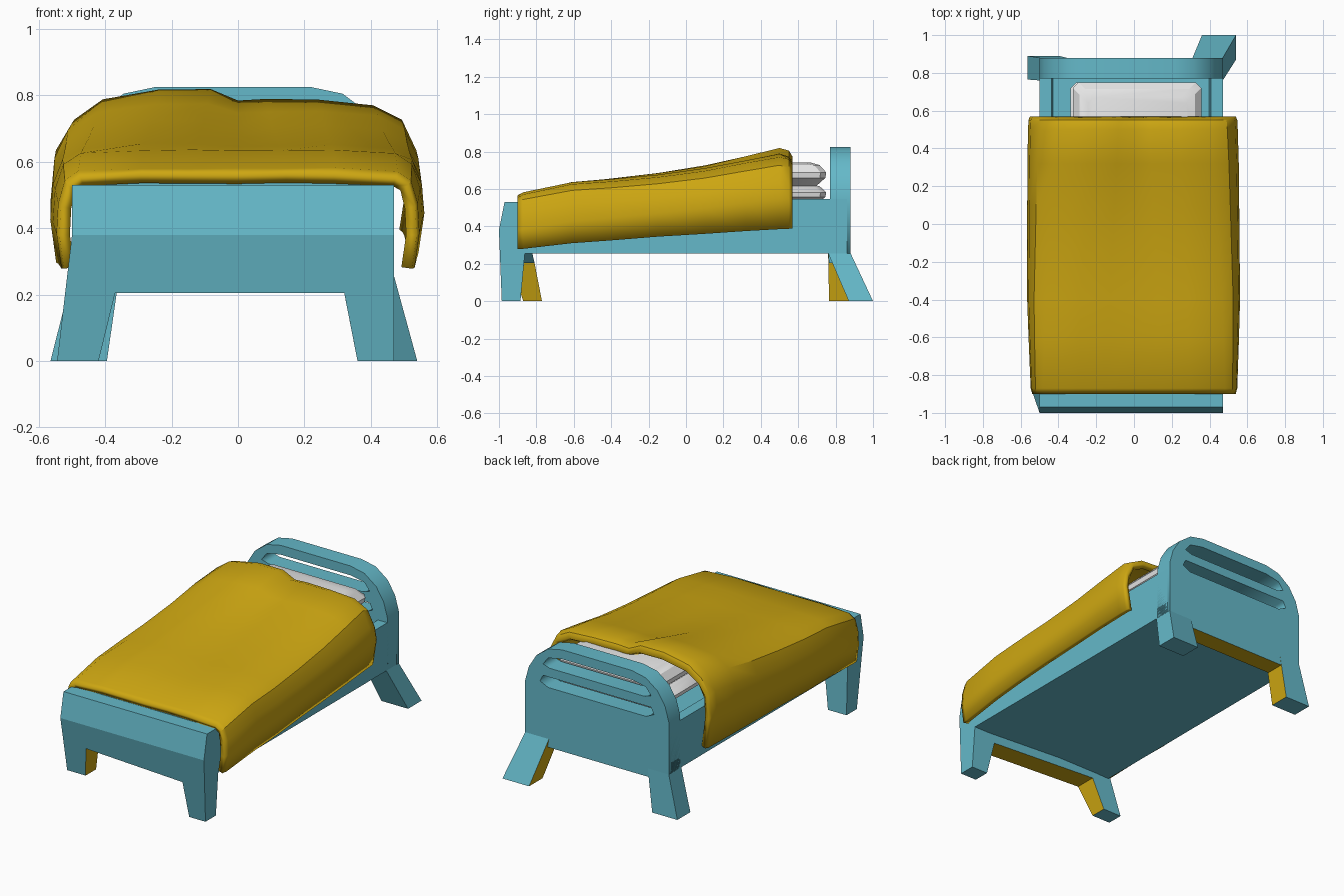
import bpy, bmesh, math, random

if "Cube" in bpy.data.objects:
    bpy.data.objects.remove(bpy.data.objects["Cube"])
random.seed(3)


def material(name, rgb):
    m = bpy.data.materials.new(name)
    m.diffuse_color = (*rgb, 1)
    m.use_nodes = True
    m.node_tree.nodes["Principled BSDF"].inputs["Base Color"].default_value = m.diffuse_color
    return m


TEAL = material("teal paint", (0.13, 0.485, 0.585))
GOLD = material("mustard cloth", (0.62, 0.39, 0.006))
WHITE = material("white cotton", (0.8, 0.8, 0.8))


def mesh_object(name, verts, faces, mats):
    me = bpy.data.meshes.new(name)
    me.from_pydata(verts, [], faces)
    ob = bpy.data.objects.new(name, me)
    bpy.context.collection.objects.link(ob)
    for m in mats:
        me.materials.append(m)
    return ob


def smooth(ob, angle):
    bpy.ops.object.select_all(action='DESELECT')
    ob.select_set(True)
    bpy.context.view_layer.objects.active = ob
    bpy.ops.object.shade_smooth_by_angle(angle=math.radians(angle))


HEX = [(3, 2, 1, 0), (4, 5, 6, 7), (0, 1, 5, 4), (1, 2, 6, 5), (2, 3, 7, 6), (3, 0, 4, 7)]
BOTTOM, RIGHT, LEFT = 0, 3, 5


def hexa(name, low, z0, high, z1, gold=None):
    """Tapered block between two rectangles (x0, x1, y0, y1); one face may be gold."""
    v = []
    for (x0, x1, y0, y1), z in ((low, z0), (high, z1)):
        v += [(x0, y0, z), (x1, y0, z), (x1, y1, z), (x0, y1, z)]
    ob = mesh_object(name, v, HEX, [TEAL, GOLD])
    if gold is not None:
        ob.data.polygons[gold].material_index = 1
    return ob


# bed box with a shallow well on top
box = hexa("bed_box", (-0.5, 0.47, -0.88, 0.86), 0.255, (-0.5, 0.47, -0.88, 0.86), 0.545)
bm = bmesh.new()
bm.from_mesh(box.data)
for width in (0.09, 0.012):
    bm.faces.ensure_lookup_table()
    bmesh.ops.inset_region(bm, faces=[bm.faces[1]], thickness=width, depth=0)
bm.faces.ensure_lookup_table()
for vert in bm.faces[1].verts:
    vert.co.z -= 0.05
bm.to_mesh(box.data)
bm.free()

# footboard, and one arched piece for the front legs with gold inside the arch
hexa("footboard", (-0.5, 0.47, -1.0, -0.85), 0.38, (-0.5, 0.47, -0.97, -0.87), 0.53)
arch = [(-0.5, 0.38, -1.0, -0.85), (-0.545, 0, -0.87, -0.77), (-0.42, 0, -0.87, -0.77),
        (-0.37, 0.205, -0.94, -0.81), (0.32, 0.205, -0.993, -0.866),
        (0.36, 0, -0.985, -0.885), (0.47, 0, -0.985, -0.885), (0.47, 0.38, -1.0, -0.85)]
verts = [(x, y0, z) for x, z, y0, y1 in arch] + [(x, y1, z) for x, z, y0, y1 in arch]
faces = [(i, i + 8, (i + 1) % 8 + 8, (i + 1) % 8) for i in range(8)]
faces += [tuple(range(8)), tuple(range(15, 7, -1))]
legs = mesh_object("front_legs", verts, faces, [TEAL, GOLD])
for i in (2, 3, 4):
    legs.data.polygons[i].material_index = 1

# rear legs and apron
hexa("back_left_leg", (-0.565, -0.395, 0.765, 0.89), 0,
     (-0.5, -0.358, 0.76, 0.88), 0.256, RIGHT)
hexa("back_right_leg", (0.36, 0.54, 0.87, 1.0), 0,
     (0.31, 0.47, 0.76, 0.88), 0.256, LEFT)
hexa("back_apron", (-0.37, 0.322, 0.765, 0.88), 0.205,
     (-0.37, 0.322, 0.76, 0.88), 0.256, BOTTOM)

# rounded headboard with two slots
CX = -0.015
half = [(0.485, 0.255), (0.485, 0.575), (0.46, 0.665), (0.41, 0.745), (0.33, 0.805), (0.235, 0.825)]
upper = [(0.32, 0.69), (0.365, 0.705), (0.33, 0.75), (0.24, 0.768)]
lower = [(0.33, 0.57), (0.385, 0.595), (0.365, 0.635)]
cu = bpy.data.curves.new("headboard", 'CURVE')
cu.dimensions = '2D'
cu.fill_mode = 'BOTH'
cu.extrude = 0.055
for side in (half, upper, lower):
    pts = [(CX + x, z) for x, z in side] + [(CX - x, z) for x, z in reversed(side)]
    sp = cu.splines.new('POLY')
    sp.points.add(len(pts) - 1)
    sp.use_cyclic_u = True
    for p, (x, z) in zip(sp.points, pts):
        p.co = (x, z, 0, 1)
cu.materials.append(TEAL)
head = bpy.data.objects.new("headboard", cu)
bpy.context.collection.objects.link(head)
head.location = (0, 0.825, 0)
head.rotation_euler = (math.pi / 2, 0, 0)
bpy.ops.object.select_all(action='DESELECT')
head.select_set(True)
bpy.context.view_layer.objects.active = head
bpy.ops.object.convert(target='MESH')

# two stacked pillows: stacked outlines, narrower at top and bottom
for name, zc, h, dx in (("lower_pillow", 0.57, 0.055, 0.0), ("upper_pillow", 0.675, 0.065, 0.012)):
    rings = []
    for f, inset in ((-1, 0.06), (-0.25, 0.005), (0.2, 0.0), (0.8, 0.035), (1, 0.08)):
        x0, x1, y0, y1, c = -0.335 + inset, 0.345 - inset, 0.3 + inset, 0.75 - inset, 0.03
        ring = [(x0 + c, y0), (x1 - c, y0), (x1, y0 + c), (x1, y1 - c),
                (x1 - c, y1), (x0 + c, y1), (x0, y1 - c), (x0, y0 + c)]
        rings.append([(x + dx, y, zc + f * h) for x, y in ring])
    n = 8
    faces = [(r * n + i, r * n + (i + 1) % n, (r + 1) * n + (i + 1) % n, (r + 1) * n + i)
             for r in range(4) for i in range(n)]
    faces += [tuple(range(n - 1, -1, -1)), tuple(range(4 * n, 5 * n))]
    smooth(mesh_object(name, [p for r in rings for p in r], faces, [WHITE]), 30)

# blanket: draped cross-sections (y, top z, right hem z, half-width scale)
sections = [(-0.9, 0.565, 0.278, 0.97), (-0.87, 0.58, 0.28, 0.985), (-0.61, 0.635, 0.31, 1.0),
            (-0.4, 0.652, 0.325, 1.01), (-0.15, 0.678, 0.345, 1.005), (0.1, 0.715, 0.36, 1.0),
            (0.32, 0.762, 0.375, 0.995), (0.5, 0.8, 0.385, 0.985), (0.55, 0.785, 0.387, 0.98),
            (0.57, 0.755, 0.39, 0.965)]
foot = [(0.54, 0.0), (0.555, 0.35), (0.55, 0.65), (0.53, 0.88), (0.49, 0.97), (0.3, 1.0), (0.15, 1.0)]
headp = [(0.535, 0.0), (0.558, 0.4), (0.545, 0.6), (0.5, 0.82), (0.41, 0.965), (0.24, 1.0), (0.08, 1.0)]
verts = []
for y, top, hem, w in sections:
    t = (y + 0.9) / 1.47
    prof = [((a[0] * (1 - t) + b[0] * t) * w, a[1] * (1 - t) + b[1] * t) for a, b in zip(foot, headp)]
    full = [(-x, f) for x, f in prof] + [(0, 0.99)] + [(x, f) for x, f in reversed(prof)]
    for x, f in full:
        edge = hem - 0.085 * t if x < 0 else hem  # the left side hangs lower
        z = hem + f * (top - hem) if f > 0.5 else edge + f * (top - edge)
        if f > 0.9:
            z += t * t * (0.018 if -0.3 < x < -0.05 else -0.015 if x > -0.05 else 0)
            z += random.uniform(-0.003, 0.003)
        if x < -0.5:
            x -= 0.012 * t
        verts.append((x, y, z))
n = 15
faces = [(r * n + i, r * n + i + 1, (r + 1) * n + i + 1, (r + 1) * n + i)
         for r in range(len(sections) - 1) for i in range(n - 1)]
blanket = mesh_object("blanket", verts, faces, [GOLD])
sol = blanket.modifiers.new("thickness", 'SOLIDIFY')
sol.thickness = 0.033
sol.offset = -1
smooth(blanket, 32)
